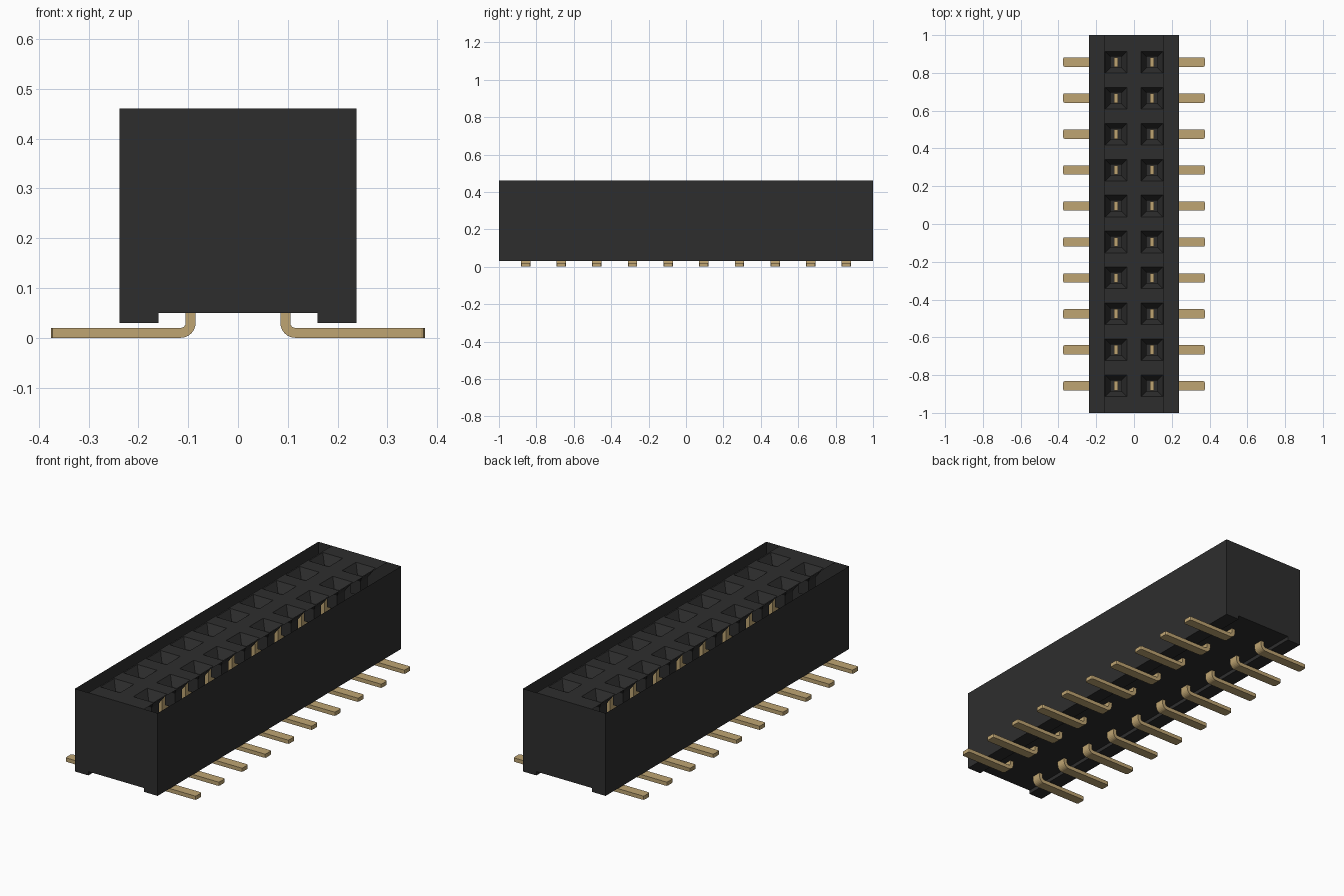
import bpy, bmesh, math

cube = bpy.data.objects.get("Cube")
if cube:
    bpy.data.objects.remove(cube, do_unlink=True)


def material(name, rgb):
    m = bpy.data.materials.new(name)
    m.use_nodes = True
    m.diffuse_color = (*rgb, 1)
    b = next(n for n in m.node_tree.nodes if n.type == 'BSDF_PRINCIPLED')
    b.inputs["Base Color"].default_value = (*rgb, 1)
    b.inputs["Roughness"].default_value = 0.6
    return m


BLACK = material("black_plastic", (0.027, 0.027, 0.027))
GOLD = material("gold_plating", (0.52, 0.375, 0.17))

W, RAIL, TOP, BASE, FLOOR = 0.238, 0.16, 0.46, 0.03, 0.05
PITCH, ROWS = 0.1905, 10
COLS = (-PITCH / 2, PITCH / 2)
YS = [(i - (ROWS - 1) / 2) * PITCH for i in range(ROWS)]
MOUTH, BORE = 0.057, 0.029


def finish(name, bm, mat):
    bmesh.ops.remove_doubles(bm, verts=bm.verts, dist=1e-5)
    me = bpy.data.meshes.new(name)
    bm.to_mesh(me)
    bm.free()
    me.materials.append(mat)
    return me


def add(name, me):
    ob = bpy.data.objects.new(name, me)
    bpy.context.collection.objects.link(ob)
    return ob


def face(bm, pts):
    return bm.faces.new([bm.verts.new(p) for p in pts])


# Housing shell: side walls, rails, raised floor and end walls, open above the rails
profile = [(W, TOP), (W, BASE), (RAIL, BASE), (RAIL, FLOOR),
           (-RAIL, FLOOR), (-RAIL, BASE), (-W, BASE), (-W, TOP)]
bm = bmesh.new()
for (x0, z0), (x1, z1) in zip(profile, profile[1:]):
    face(bm, [(x0, -1, z0), (x0, 1, z0), (x1, 1, z1), (x1, -1, z1)])
face(bm, [(x, -1, z) for x, z in reversed(profile)])
face(bm, [(x, 1, z) for x, z in profile])
add("housing_shell", finish("housing_shell", bm, BLACK))

# Top plate: a grid of faces with the socket mouths left open
bm = bmesh.new()
gx = [-RAIL] + [c + s for c in COLS for s in (-MOUTH, MOUTH)] + [RAIL]
gy = [-1] + [c + s for c in YS for s in (-MOUTH, MOUTH)] + [1]
for i in range(len(gx) - 1):
    for j in range(len(gy) - 1):
        if i % 2 and j % 2:
            continue
        face(bm, [(gx[i], gy[j], TOP), (gx[i + 1], gy[j], TOP),
                  (gx[i + 1], gy[j + 1], TOP), (gx[i], gy[j + 1], TOP)])
add("top_plate", finish("top_plate", bm, BLACK))

# Sockets: tapered mouth leading into a square tube
bm = bmesh.new()
levels = [(MOUTH, TOP), (BORE, TOP - 0.045), (BORE, 0.34)]
corners = [(-1, -1), (1, -1), (1, 1), (-1, 1)]
for cx in COLS:
    for cy in YS:
        rings = [[(cx + a * h, cy + b * h, z) for a, b in corners] for h, z in levels]
        for hi, lo in zip(rings, rings[1:]):
            for k in range(4):
                n = (k + 1) % 4
                face(bm, [hi[k], hi[n], lo[n], lo[k]])
add("sockets", finish("sockets", bm, BLACK))


# Contact pin: upright blade, rounded bend and flat foot with clipped tip
def arc(r):
    return [(0.115 - r * math.cos(t), 0.03 - r * math.sin(t))
            for t in (k * math.pi / 12 for k in range(7))]


HALF, TIP = 0.025, 0.375
outer = [(0.085, 0.33)] + arc(0.03) + [(TIP, 0)]
inner = [(0.105, 0.33)] + arc(0.01) + [(TIP, 0.02)]
bm = bmesh.new()
base = face(bm, [(x, -HALF, z) for x, z in outer + inner[::-1]])
ext = bmesh.ops.extrude_face_region(bm, geom=[base], use_keep_orig=True)
bmesh.ops.translate(bm, vec=(0, 2 * HALF, 0),
                    verts=[v for v in ext["geom"] if isinstance(v, bmesh.types.BMVert)])
bmesh.ops.recalc_face_normals(bm, faces=bm.faces)
tip_edges = [e for e in bm.edges
             if all(v.co.x > TIP - 1e-4 for v in e.verts)
             and abs(e.verts[0].co.z - e.verts[1].co.z) > 0.01]
bmesh.ops.bevel(bm, geom=tip_edges, offset=0.008, segments=2, profile=0.5, affect='EDGES')
pin = finish("contact_pin", bm, GOLD)

for side, turn in (("left", 0), ("right", math.pi)):
    for i, y in enumerate(YS):
        ob = add(f"{side}_contact_pin_{i + 1}", pin)
        ob.location.y = y
        ob.rotation_euler.z = turn
